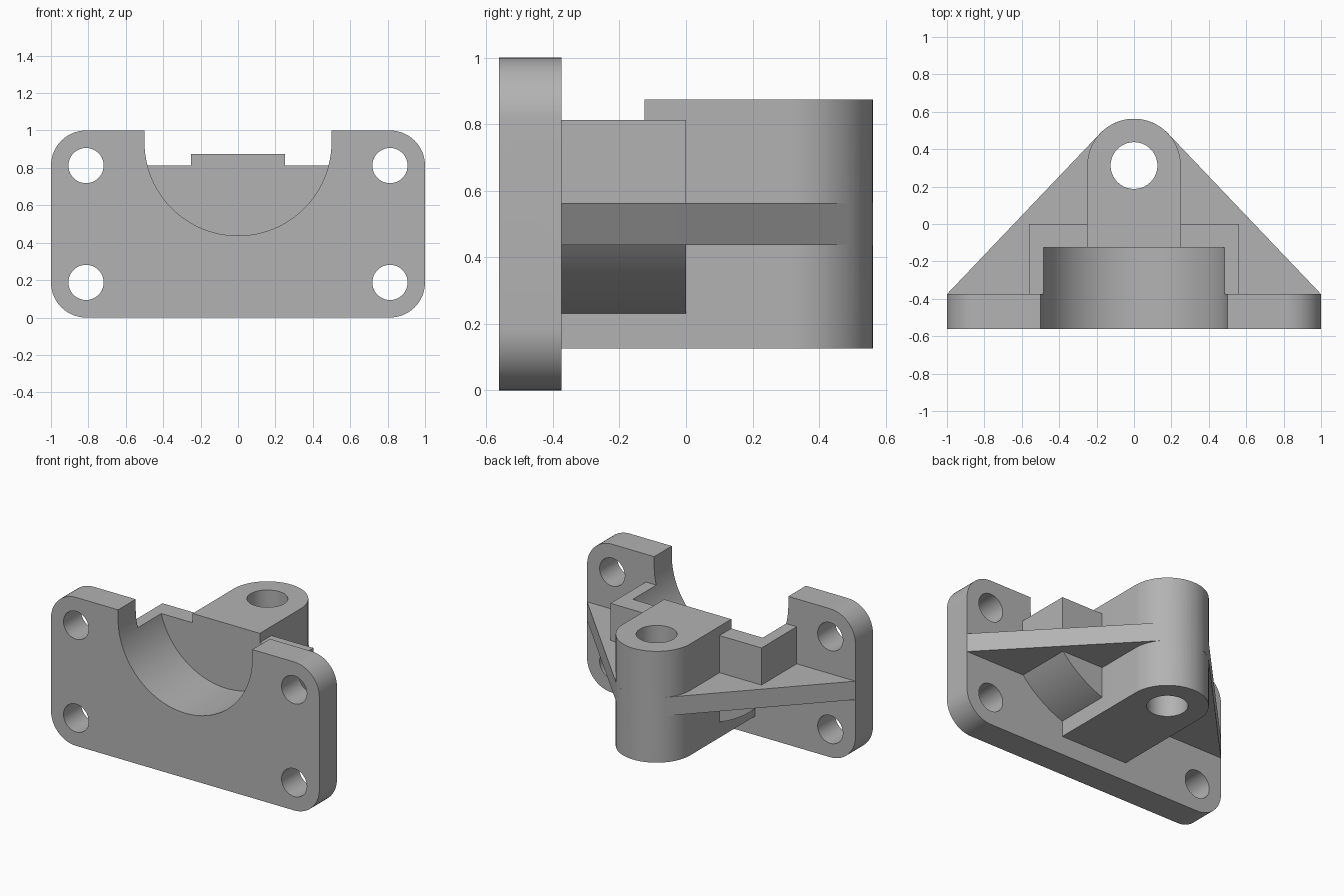
import bpy, bmesh, math

old = bpy.data.objects.get("Cube")
if old:
    bpy.data.objects.remove(old, do_unlink=True)

# Shared material
grey = bpy.data.materials.new("machined grey")
grey.use_nodes = True
colour = (0.45, 0.45, 0.45, 1)
grey.diffuse_color = colour
grey.node_tree.nodes["Principled BSDF"].inputs["Base Color"].default_value = colour


def arc(cx, cy, r, start, end, steps=32):
    """Points along an arc, angles in degrees."""
    angles = [math.radians(start + (end - start) * i / steps) for i in range(steps + 1)]
    return [(cx + r * math.cos(a), cy + r * math.sin(a)) for a in angles]


def circle(cx, cy, r):
    return arc(cx, cy, r, 0, 360, 64)[:-1]


def prism(name, outline, axis, low, high):
    """Extrude a closed outline along y (outline in x, z) or z (outline in x, y)."""
    bm = bmesh.new()
    place = (lambda p: (p[0], low, p[1])) if axis == "y" else (lambda p: (p[0], p[1], low))
    face = bm.faces.new([bm.verts.new(place(p)) for p in outline])
    moved = bmesh.ops.extrude_face_region(bm, geom=[face])["geom"]
    verts = [v for v in moved if isinstance(v, bmesh.types.BMVert)]
    offset = (0, high - low, 0) if axis == "y" else (0, 0, high - low)
    bmesh.ops.translate(bm, verts=verts, vec=offset)
    bmesh.ops.recalc_face_normals(bm, faces=bm.faces)
    mesh = bpy.data.meshes.new(name)
    bm.to_mesh(mesh)
    bm.free()
    mesh.materials.append(grey)
    obj = bpy.data.objects.new(name, mesh)
    bpy.context.collection.objects.link(obj)
    return obj


def combine(target, other, operation):
    """Apply an exact boolean and discard the second solid."""
    mod = target.modifiers.new(operation.lower(), "BOOLEAN")
    mod.operation, mod.solver, mod.object = operation, "EXACT", other
    bpy.context.view_layer.objects.active = target
    bpy.ops.object.modifier_apply(modifier=mod.name)
    bpy.data.objects.remove(other, do_unlink=True)


FRONT, BACK = -0.5625, -0.375
POST_Y, POST_R, BORE_Z = 0.3125, 0.25, 0.9375

# Mounting plate with rounded corners
r = 0.1875
corners = [(1 - r, 1 - r, 0), (r - 1, 1 - r, 90), (r - 1, r, 180), (1 - r, r, 270)]
outline = []
for cx, cz, start in corners:
    outline += arc(cx, cz, r, start, start + 90, 16)
bracket = prism("bracket", outline, "y", FRONT, BACK)

# Bearing housing with a curved underside
half = 0.5625
swing = math.degrees(math.asin(half / 0.75))
outline = [(half, 0.8125), (-half, 0.8125)]
outline += arc(0, BORE_Z, 0.75, 270 - swing, 270 + swing)
housing = prism("bearing_housing", outline, "y", -0.5, 0)

# Rounded pivot post reaching into the plate
outline = [(-POST_R, -0.45), (POST_R, -0.45)] + arc(0, POST_Y, POST_R, 0, 180)
post = prism("pivot_post", outline, "z", 0.125, 0.875)

# Triangular web, tangent to the post
reach = BACK - POST_Y
tangent = math.degrees(math.atan2(reach, 1) + math.acos(POST_R / math.hypot(1, reach)))
outline = [(-1, BACK), (-0.9, -0.47), (0.9, -0.47), (1, BACK)]
outline += arc(0, POST_Y, POST_R, tangent, 180 - tangent)
web = prism("triangular_web", outline, "z", 0.4375, 0.5625)

for part in (housing, post, web):
    combine(bracket, part, "UNION")

# Open bearing seat, pivot bore and bolt holes
outline = [(0.5, 1.2), (-0.5, 1.2)] + arc(0, BORE_Z, 0.5, 180, 360, 48)
cutters = [prism("seat_cutter", outline, "y", -0.7, -0.125),
           prism("pivot_cutter", circle(0, POST_Y, 0.125), "z", -0.1, 1.1)]
for x in (-1 + r, 1 - r):
    for z in (r, 1 - r):
        cutters.append(prism("bolt_cutter", circle(x, z, 0.094), "y", -0.7, -0.3))
for cutter in cutters:
    cutter.hide_render = True
    combine(bracket, cutter, "DIFFERENCE")

# Smooth curves with crisp edges
bpy.ops.object.select_all(action="DESELECT")
bracket.select_set(True)
bpy.context.view_layer.objects.active = bracket
bpy.ops.object.shade_smooth_by_angle(angle=math.radians(25))
